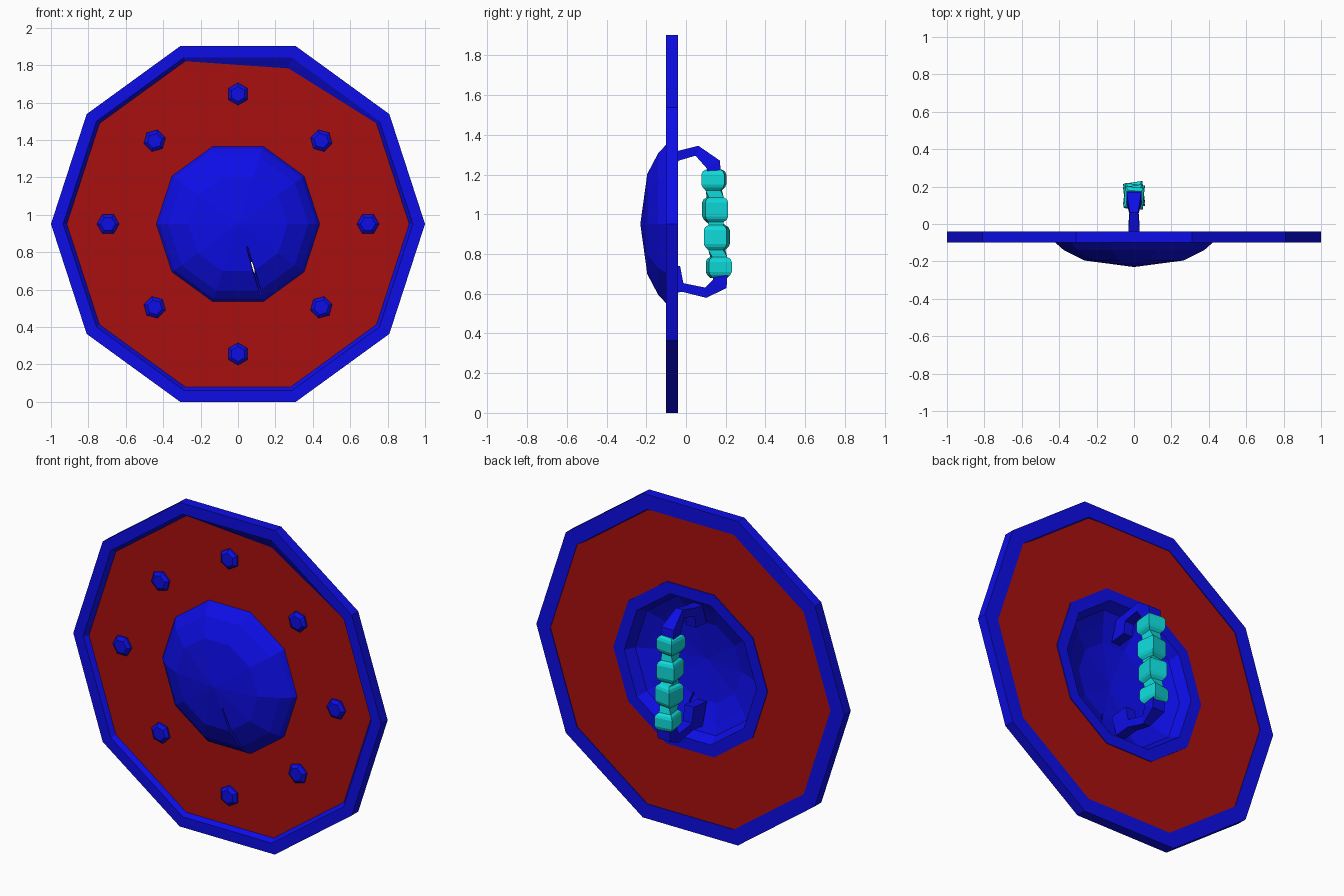
import bpy, bmesh, math
from mathutils import Vector

cube = bpy.data.objects.get("Cube")
if cube:
    bpy.data.objects.remove(cube)

CZ = 0.951  # height of the shield centre


def material(name, rgb):
    m = bpy.data.materials.new(name)
    m.use_nodes = True
    m.diffuse_color = (*rgb, 1)
    m.node_tree.nodes["Principled BSDF"].inputs["Base Color"].default_value = (*rgb, 1)
    return m


BLUE = material("blue metal", (0.004, 0.004, 0.8))
RED = material("dark red panel", (0.4, 0.005, 0.005))
CYAN = material("cyan grip", (0.005, 0.7, 0.7))


def finish(bm, name, mat):
    bmesh.ops.recalc_face_normals(bm, faces=bm.faces)
    mesh = bpy.data.meshes.new(name)
    bm.to_mesh(mesh)
    bm.free()
    mesh.materials.append(mat)
    obj = bpy.data.objects.new(name, mesh)
    bpy.context.collection.objects.link(obj)
    return obj


def revolve(name, profile, mat, sides=10, closed=True, centre=(0, CZ), turn=0, tweak=None):
    """Spin (radius, y) points around an axis parallel to y."""
    bm = bmesh.new()
    rings = []
    for k, (r, y) in enumerate(profile):
        ring = []
        for i in range(sides):
            a = turn + math.tau * i / sides
            rr = tweak(k, i, r) if tweak else r
            ring.append(bm.verts.new((centre[0] + rr * math.cos(a), y, centre[1] + rr * math.sin(a))))
            if r == 0:
                break
        rings.append(ring)
    pairs = list(zip(rings, rings[1:])) + ([(rings[-1], rings[0])] if closed else [])
    for a, b in pairs:
        if len(a) == len(b) == 1:
            continue
        for i in range(sides):
            j = (i + 1) % sides
            loop = [a[i % len(a)], a[j % len(a)], b[j % len(b)], b[i % len(b)]]
            bm.faces.new(list(dict.fromkeys(loop)))
    if not closed:
        for ring in (rings[0], rings[-1]):
            bm.faces.new(ring)
    return finish(bm, name, mat)


def loft(name, sections, mat):
    """Skin four-sided sections along a path and cap both ends."""
    bm = bmesh.new()
    rings = [[bm.verts.new(p) for p in s] for s in sections]
    for a, b in zip(rings, rings[1:]):
        for i in range(4):
            j = (i + 1) % 4
            bm.faces.new((a[i], a[j], b[j], b[i]))
    bm.faces.new(rings[0])
    bm.faces.new(rings[-1])
    return finish(bm, name, mat)


# Rim, with one dented inner corner at the upper right
revolve("rim", [(1, -0.10), (1, -0.04), (0.91, -0.04), (0.915, -0.075), (0.935, -0.10)], BLUE,
        tweak=lambda k, i, r: 0.875 if (k, i) == (3, 2) else r)

# Red panel between rim and boss
revolve("panel", [(0.93, -0.075), (0.93, -0.045), (0.43, -0.045), (0.43, -0.075)], RED)

# Hollow domed boss with a flat ring on the back
boss = revolve("boss", [(0, -0.23), (0.265, -0.195), (0.375, -0.14), (0.42, -0.10), (0.44, -0.07),
                        (0.50, -0.06), (0.50, -0.04), (0.43, -0.04), (0.40, -0.10),
                        (0.34, -0.13), (0.24, -0.172), (0, -0.20)], BLUE)

# Battle scar: a narrow wedge cut low on the boss
scar = loft("scar_cutter", [
    [(0.04, -0.30, 0.83), (0.06, -0.30, 0.83), (0.05, -0.20, 0.83), (0.045, -0.20, 0.83)],
    [(0.10, -0.30, 0.57), (0.15, -0.30, 0.57), (0.13, -0.12, 0.57), (0.12, -0.12, 0.57)]], BLUE)
scar.hide_render = True
scar.hide_viewport = True
cut = boss.modifiers.new("scar", "BOOLEAN")
cut.operation = "DIFFERENCE"
cut.solver = "EXACT"
cut.object = scar

# Ring of hexagonal bolts
for n in range(8):
    a = math.tau * n / 8
    d = 0.63 if n % 2 else 0.695
    revolve(f"bolt_{n + 1}", [(0.06, -0.06), (0.06, -0.085), (0.04, -0.10)], BLUE, sides=6, closed=False,
            centre=(d * math.cos(a), CZ + d * math.sin(a)), turn=a)


# Handle arms: bent bars in the y-z plane with varying width
def arm(name, path):
    pts = [Vector((0, y, z)) for y, z, _, _ in path]
    sections = []
    for i, p in enumerate(pts):
        t = (pts[min(i + 1, len(pts) - 1)] - pts[max(i - 1, 0)]).normalized()
        n = Vector((0, -t.z, t.y)) * path[i][3]
        x = Vector((path[i][2], 0, 0))
        sections.append([p + x + n, p - x + n, p - x - n, p + x - n])
    loft(name, sections, BLUE)


arm("upper_arm", [(-0.10, 1.28, 0.03, 0.025), (-0.03, 1.297, 0.03, 0.024), (0.055, 1.32, 0.022, 0.026),
                  (0.138, 1.25, 0.04, 0.038), (0.14, 1.19, 0.04, 0.038)])
arm("lower_arm", [(-0.10, 0.65, 0.03, 0.025), (-0.01, 0.63, 0.03, 0.022), (0.10, 0.605, 0.022, 0.026),
                  (0.17, 0.65, 0.04, 0.04), (0.17, 0.72, 0.04, 0.04)])


# Brackets anchoring the arms inside the boss
def bracket(name, profile):
    loft(name, [[(x, y, z) for y, z in profile] for x in (-0.03, 0.03)], BLUE)


bracket("upper_bracket", [(-0.15, 1.19), (-0.05, 1.20), (-0.03, 1.32), (-0.11, 1.31)])
bracket("lower_bracket", [(-0.15, 0.73), (-0.03, 0.74), (-0.005, 0.61), (-0.11, 0.60)])

# Grip: wide, slightly twisted blocks joined by narrow necks
sections = []
for z0, z1, y, twist in [(0.70, 0.77, 0.165, 8), (0.84, 0.93, 0.155, -8),
                         (0.98, 1.07, 0.147, 8), (1.14, 1.21, 0.14, -5)]:
    for z, h in [(z0 - 0.02, 0.038), (z0 - 0.005, 0.052), (z0 + 0.01, 0.058),
                 (z1 - 0.01, 0.058), (z1 + 0.005, 0.052), (z1 + 0.015, 0.038)]:
        ring = []
        for q in range(4):
            a = math.radians(45 + 90 * q + twist)
            r = h * math.sqrt(2)
            ring.append((r * 0.9 * math.cos(a), y + r * math.sin(a), z))
        sections.append(ring)
loft("grip", sections, CYAN)
